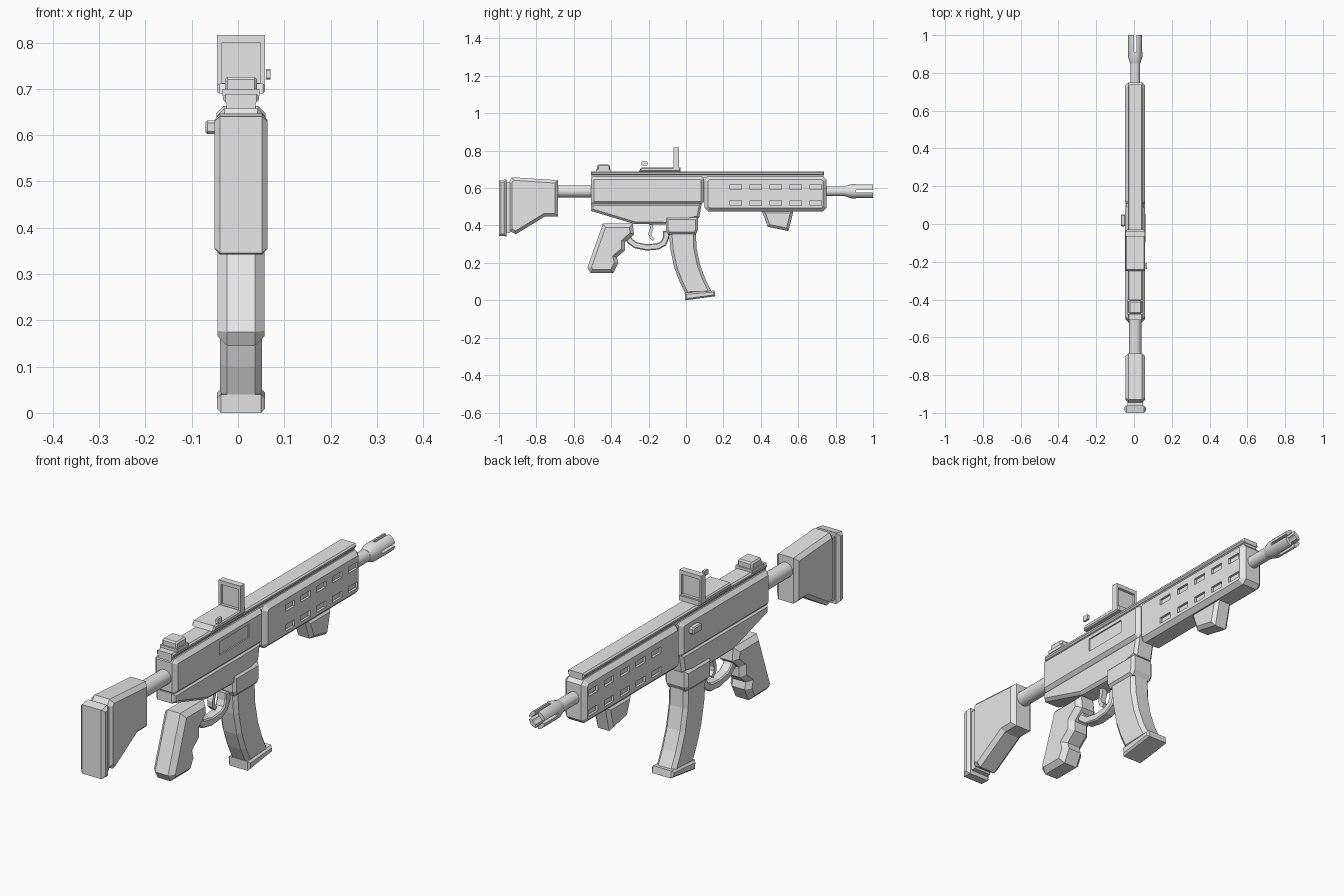
import bpy, bmesh, math
from mathutils import Vector

if "Cube" in bpy.data.objects:
    bpy.data.objects.remove(bpy.data.objects["Cube"])

CX = 0.0065   # centre line of the body
grey = bpy.data.materials.new("light_grey")
grey.diffuse_color = (0.8, 0.8, 0.8, 1)
grey.use_nodes = True
grey.node_tree.nodes["Principled BSDF"].inputs["Base Color"].default_value = grey.diffuse_color


def finish(bm, name):
    bmesh.ops.recalc_face_normals(bm, faces=bm.faces)
    me = bpy.data.meshes.new(name)
    bm.to_mesh(me)
    bm.free()
    me.materials.append(grey)
    ob = bpy.data.objects.new(name, me)
    bpy.context.collection.objects.link(ob)
    return ob


def prism(name, pts, half, chamfer=0.0, cx=CX):
    """Side profile (y, z) extruded across x, rim edges chamfered."""
    bm = bmesh.new()
    a = [bm.verts.new((cx - half, y, z)) for y, z in pts]
    b = [bm.verts.new((cx + half, y, z)) for y, z in pts]
    bm.faces.new(a)
    bm.faces.new(b[::-1])
    n = len(pts)
    for i in range(n):
        j = (i + 1) % n
        bm.faces.new((a[j], a[i], b[i], b[j]))
    bmesh.ops.recalc_face_normals(bm, faces=bm.faces)
    if chamfer:
        rim = [e for e in bm.edges if abs(e.verts[0].co.x - e.verts[1].co.x) < 1e-6]
        bmesh.ops.bevel(bm, geom=rim, offset=chamfer, segments=1, affect='EDGES', profile=0.5)
    return finish(bm, name)


def rect(y0, y1, z0, z1):
    return [(y0, z0), (y1, z0), (y1, z1), (y0, z1)]


def oct_rect(y0, y1, z0, z1, c):
    return [(y0 + c, z0), (y1 - c, z0), (y1, z0 + c), (y1, z1 - c),
            (y1 - c, z1), (y0 + c, z1), (y0, z1 - c), (y0, z0 + c)]


def strip(path, t):
    """Outline of a band with thickness t along a path."""
    up, dn = [], []
    for i, p in enumerate(path):
        d = Vector(path[min(i + 1, len(path) - 1)]) - Vector(path[max(i - 1, 0)])
        nrm = Vector((-d.y, d.x)).normalized() * t / 2
        up.append(tuple(Vector(p) + nrm))
        dn.append(tuple(Vector(p) - nrm))
    return up + dn[::-1]


def lathe(name, rings, zc=0.583, segs=20):
    """Rings (y, radius) turned about the bore line."""
    bm = bmesh.new()
    rows = [[bm.verts.new((CX + r * math.cos(k * math.tau / segs), y,
                           zc + r * math.sin(k * math.tau / segs)))
             for k in range(segs)] for y, r in rings]
    for a, b in zip(rows, rows[1:]):
        for k in range(segs):
            m = (k + 1) % segs
            bm.faces.new((a[k], a[m], b[m], b[k]))
    bmesh.ops.remove_doubles(bm, verts=bm.verts, dist=1e-5)
    ob = finish(bm, name)
    for p in ob.data.polygons:
        p.use_smooth = True
    ob.data.set_sharp_from_angle(angle=math.radians(25))
    return ob


def cut(target, boxes):
    """Subtract boxes (x0,x1,y0,y1,z0,z1) from a part."""
    bm = bmesh.new()
    for x0, x1, y0, y1, z0, z1 in boxes:
        vs = bmesh.ops.create_cube(bm, size=1)['verts']
        for v in vs:
            v.co = ((x0 + x1) / 2 + v.co.x * (x1 - x0), (y0 + y1) / 2 + v.co.y * (y1 - y0),
                    (z0 + z1) / 2 + v.co.z * (z1 - z0))
    c = finish(bm, target.name + "_cutter")
    m = target.modifiers.new("cut", 'BOOLEAN')
    m.object, m.operation, m.solver = c, 'DIFFERENCE', 'EXACT'
    dg = bpy.context.evaluated_depsgraph_get()
    me = bpy.data.meshes.new_from_object(target.evaluated_get(dg))
    target.modifiers.clear()
    target.data = me
    bpy.data.objects.remove(c)


# Stock and butt pad
prism("stock", [(-0.93, .658), (-0.685, .642), (-0.685, .447), (-0.757, .447),
                (-0.91, .353), (-0.945, .372), (-0.945, .635)], .052, .016)
prism("butt_pad_plate", rect(-0.962, -0.94, .36, .63), .04)
prism("butt_pad", [(-1, .345), (-0.96, .342), (-0.96, .647), (-1, .64)], .0575, .012)
lathe("buffer_tube", [(-0.70, 0), (-0.70, .032), (-0.49, .032), (-0.49, 0)])

# Receiver
receiver = prism("upper_receiver", oct_rect(-0.508, 0.095, .513, .663, .012), .053, .016)
cut(receiver, [(CX + .047, CX + .08, -0.21, -0.01, .575, .632)])
prism("lower_receiver", [(-0.508, .52), (-0.508, .478), (-0.275, .408), (-0.10, .405),
                         (0.07, .44), (0.085, .52)], .046, .012)
prism("magazine_well", [(-0.107, .444), (-0.107, .375), (-0.095, .353), (0.052, .353),
                        (0.064, .375), (0.064, .444)], .054, .012)
prism("charging_handle", oct_rect(-0.012, 0.05, .602, .632, .006), .012, .004, cx=-0.058)

# Top rail
prism("rail_foot", rect(-0.505, 0.735, .655, .672), .031)
prism("rail", rect(-0.508, 0.738, .670, .689), .039, .006)

# Handguard with two rows of slots on each side
guard = prism("handguard", oct_rect(0.10, 0.75, .476, .663, .018), .053, .018)
slots = []
for i in range(5):
    y = 0.235 + i * 0.107
    for z in (.508, .593):
        for s in (-1, 1):
            xa, xb = sorted((CX + s * .043, CX + s * .08))
            slots.append((xa, xb, y, y + 0.062, z, z + .026))
cut(guard, slots)
prism("hand_stop", [(0.405, .48), (0.575, .48), (0.548, .37), (0.437, .393)], .04, .014)

# Barrel and slotted muzzle
lathe("barrel", [(0.73, 0), (0.73, .026), (0.88, .026), (0.88, 0)])
muzzle = lathe("muzzle", [(0.85, 0), (0.85, .027), (0.885, .038), (1, .038), (1, .022),
                          (0.9, .022), (0.9, 0)])
cut(muzzle, [(CX - .006, CX + .006, 0.91, 1.05, .53, .64),
             (CX - .06, CX + .06, 0.91, 1.05, .577, .589)])

# Grip with finger grooves
prism("grip", [(-0.444, .41), (-0.285, .41), (-0.278, .353), (-0.326, .31), (-0.326, .267),
               (-0.37, .23), (-0.362, .2), (-0.39, .145), (-0.51, .145), (-0.527, .175)],
      .0505, .02)

# Trigger and guard
prism("trigger_guard", strip([(-0.315, .345), (-0.30, .318), (-0.27, .295), (-0.21, .283),
                              (-0.15, .288), (-0.12, .305), (-0.107, .335), (-0.105, .37)],
                             .034), .022, .005)
prism("trigger", strip([(-0.19, .42), (-0.183, .385), (-0.192, .36), (-0.19, .34),
                        (-0.172, .322)], .017), .012)

# Curved magazine
prism("magazine", [(-0.092, .37), (0.053, .37), (0.056, .28), (0.075, .19), (0.105, .11),
                   (0.143, .035), (0.0, .03), (-0.035, .10), (-0.063, .175), (-0.083, .27)],
      .0455, .015)
prism("magazine_base", [(-0.007, .04), (0.152, .052), (0.157, .022), (-0.005, .0)], .0515, .008)

# Reflex sight: plate, framed lens and side knob
prism("sight_plate", [(-0.25, .69), (-0.03, .69), (-0.03, .711), (-0.24, .711)], .052, .005)
frame = prism("sight_frame", rect(-0.066, -0.038, .70, .816), .052)
cut(frame, [(CX - .042, CX + .042, -0.1, 0, .713, .799)])
prism("sight_lens", rect(-0.054, -0.05, .71, .802), .043)
prism("sight_knob", oct_rect(-0.237, -0.207, .72, .743, .003), .005, cx=.065)

# Rear sight block
prism("rear_sight_foot", rect(-0.48, -0.40, .685, .70), .04)
prism("rear_sight", oct_rect(-0.475, -0.406, .69, .726, .006), .035, .006)
